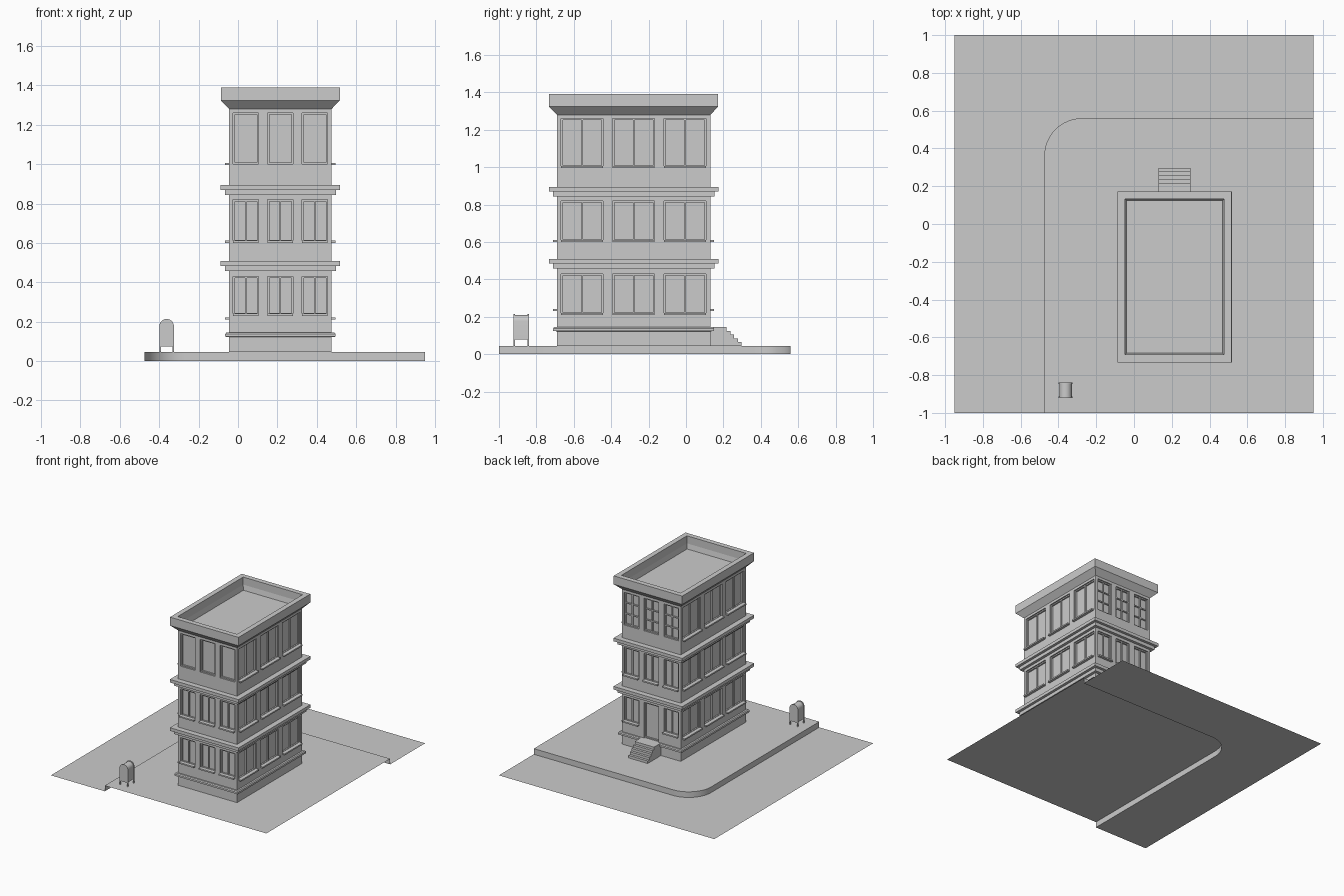
import bpy, bmesh, math
from mathutils import Vector

if "Cube" in bpy.data.objects:
    bpy.data.objects.remove(bpy.data.objects["Cube"])

X0, X1, Y0, Y1 = -0.045, 0.475, -0.69, 0.13
PAVE = 0.045


def finish(name, bm, smooth=False):
    me = bpy.data.meshes.new(name)
    bm.to_mesh(me)
    bm.free()
    ob = bpy.data.objects.new(name, me)
    bpy.context.collection.objects.link(ob)
    if smooth:
        bpy.ops.object.select_all(action='DESELECT')
        bpy.context.view_layer.objects.active = ob
        ob.select_set(True)
        bpy.ops.object.shade_smooth_by_angle(angle=math.radians(35))
    return ob


def face(bm, pts):
    return bm.faces.new([bm.verts.new(p) for p in pts])


def prism(bm, pts, shift):
    """Closed prism: outline extruded along a shift vector."""
    f = face(bm, pts)
    new = bmesh.ops.extrude_face_region(bm, geom=[f], use_keep_orig=True)['geom']
    bmesh.ops.translate(bm, vec=shift, verts=[v for v in new if isinstance(v, bmesh.types.BMVert)])
    bmesh.ops.recalc_face_normals(bm, faces=bm.faces[:])


def rect_loft(name, profile, cap=False):
    """Sweep an (offset, z) profile around the building footprint."""
    bm = bmesh.new()
    loops = [[bm.verts.new(p) for p in ((X0 - o, Y0 - o, z), (X1 + o, Y0 - o, z),
                                        (X1 + o, Y1 + o, z), (X0 - o, Y1 + o, z))]
             for o, z in profile]
    for a, b in zip(loops, loops[1:]):
        for i in range(4):
            j = (i + 1) % 4
            bm.faces.new((a[i], a[j], b[j], b[i]))
    if cap:
        bm.faces.new(loops[-1])
    return finish(name, bm)


# Street, kerb and raised pavement with a rounded corner
kerb = [(-0.475, -1)]
for i in range(13):
    a = math.pi - i * math.pi / 24
    kerb.append((-0.275 + 0.2 * math.cos(a), 0.36 + 0.2 * math.sin(a)))
kerb.append((0.95, 0.56))
bm = bmesh.new()
face(bm, [(x, y, 0) for x, y in kerb + [(0.95, 1), (-0.95, 1), (-0.95, -1)]])
bmesh.ops.triangulate(bm, faces=bm.faces[:])
finish("street", bm)
bm = bmesh.new()
face(bm, [(x, y, PAVE) for x, y in reversed(kerb + [(0.95, -1)])])
finish("pavement", bm)
bm = bmesh.new()
for (ax, ay), (bx, by) in zip(kerb, kerb[1:]):
    face(bm, [(bx, by, 0), (ax, ay, 0), (ax, ay, PAVE), (bx, by, PAVE)])
bmesh.ops.remove_doubles(bm, verts=bm.verts[:], dist=1e-5)
finish("kerb", bm, True)


# Wall with recessed openings, frames, glazing bars and sills
def wall(name, origin, U, length, openings, depth=0.02):
    U, Z = Vector(U), Vector((0, 0, 1))
    N = U.cross(Z)
    O = Vector(origin)

    def P(u, z, d=0.0):
        return O + U * u + Z * z + N * d

    def bar(bm, u0, u1, z0, z1, d0, d1):
        prism(bm, [P(u0, z0, d0), P(u1, z0, d0), P(u1, z1, d0), P(u0, z1, d0)], N * (d1 - d0))

    us = sorted({0, length} | {v for o in openings for v in o[0:2]})
    zs = sorted({PAVE, 1.28} | {v for o in openings for v in o[2:4]})
    bm = bmesh.new()
    for a, b in zip(us, us[1:]):
        for c, d in zip(zs, zs[1:]):
            mu, mz = (a + b) / 2, (c + d) / 2
            if not any(o[0] < mu < o[1] and o[2] < mz < o[3] for o in openings):
                face(bm, [P(a, c), P(b, c), P(b, d), P(a, d)])
    for u0, u1, z0, z1, *_ in openings:
        q = [(u0, z0), (u1, z0), (u1, z1), (u0, z1)]
        for s, t in zip(q, q[1:] + q[:1]):
            face(bm, [P(*s), P(*t), P(*t, -depth), P(*s, -depth)])
        face(bm, [P(*s, -depth) for s in q])
    bmesh.ops.remove_doubles(bm, verts=bm.verts[:], dist=1e-5)
    finish(name + "_wall", bm)

    fr, sl = bmesh.new(), bmesh.new()
    w, f0, f1 = 0.009, -depth, -0.009
    for u0, u1, z0, z1, cols, rows, sill in openings:
        if cols:
            bar(fr, u0, u0 + w, z0, z1, f0, f1)
            bar(fr, u1 - w, u1, z0, z1, f0, f1)
            bar(fr, u0 + w, u1 - w, z0, z0 + w, f0, f1)
            bar(fr, u0 + w, u1 - w, z1 - w, z1, f0, f1)
            for i in range(1, cols):
                m = u0 + (u1 - u0) * i / cols
                bar(fr, m - w / 2, m + w / 2, z0 + w, z1 - w, f0, f1 - 0.001)
            for i in range(1, rows):
                m = z0 + (z1 - z0) * i / rows
                bar(fr, u0 + w, u1 - w, m - w / 2, m + w / 2, f0, f1 - 0.002)
        if sill:
            bar(sl, u0, u1, z0 - 0.005, z0 + 0.006, -depth, 0.02)
    finish(name + "_window_frames", fr)
    finish(name + "_sills", sl)


def columns(length, pitch, half):
    return [(length / 2 + k * pitch - half, length / 2 + k * pitch + half) for k in (-1, 0, 1)]


narrow, wide = columns(0.52, 0.175, 0.065), columns(0.82, 0.275, 0.1125)
front, back, side = [], [], []
for i, (a, b) in enumerate(narrow):
    front += [(a, b, 0.235, 0.43, 2, 1, True), (a, b, 0.605, 0.82, 2, 1, True),
              (a, b, 1.0, 1.26, 1, 1, False)]
    ground = (a, b, 0.145, 0.43, 1, 1, False) if i == 1 else (a, b, 0.235, 0.43, 2, 1, True)
    back += [ground, (a, b, 0.605, 0.82, 2, 1, True), (a, b, 1.0, 1.26, 2, 3, False)]
for a, b in wide:
    side += [(a, b, z0, z1, 2, 1, True) for z0, z1 in ((0.215, 0.43), (0.605, 0.82), (1.0, 1.26))]
wall("front", (X0, Y0, 0), (1, 0, 0), 0.52, front)
wall("right", (X1, Y0, 0), (0, 1, 0), 0.82, side)
wall("back", (X1, Y1, 0), (-1, 0, 0), 0.52, back)
wall("left", (X0, Y1, 0), (0, -1, 0), 0.82, side)

# Base ledge, stepped bands between storeys, cornice with sunken roof
rect_loft("base_ledge", [(0, 0.122), (0.02, 0.124), (0.02, 0.138), (0.014, 0.145), (0, 0.145)])
for n, z in (("lower", 0.457), ("upper", 0.842)):
    rect_loft(n + "_band", [(0, z), (0.022, z), (0.022, z + 0.027), (0.043, z + 0.027),
                            (0.043, z + 0.052), (0, z + 0.052)])
rect_loft("cornice_and_roof", [(0, 1.28), (0.042, 1.323), (0.042, 1.39), (0.002, 1.39),
                               (0.002, 1.33), (-0.006, 1.29)], cap=True)

# Entrance steps
prof = [(Y1, PAVE), (Y1, 0.145)]
for i in range(5):
    y, z = 0.217 + 0.02 * i, 0.145 - 0.02 * i
    prof += [(y, z), (y, z - 0.02)]
bm = bmesh.new()
prism(bm, [(0.13, y, z) for y, z in prof], (0.17, 0, 0))
finish("entrance_steps", bm)


# Post box: arched body, end rims and four legs
def arch(bm, r, z0, y0, y1):
    pts = [(-0.3625 + r, y0, z0)]
    for i in range(13):
        a = math.pi * i / 12
        pts.append((-0.3625 + r * math.cos(a), y0, 0.177 + r * math.sin(a)))
    pts.append((-0.3625 - r, y0, z0))
    prism(bm, pts, (0, y1 - y0, 0))


bm = bmesh.new()
arch(bm, 0.033, 0.078, -0.918, -0.842)
finish("post_box_body", bm, True)
bm = bmesh.new()
for y in (-0.922, -0.847):
    arch(bm, 0.037, 0.075, y, y + 0.008)
finish("post_box_rims", bm, True)
bm = bmesh.new()
for x in (-0.3995, -0.3335):
    for y in (-0.922, -0.847):
        prism(bm, [(x, y, PAVE), (x + 0.008, y, PAVE), (x + 0.008, y + 0.008, PAVE),
                   (x, y + 0.008, PAVE)], (0, 0, 0.035))
finish("post_box_legs", bm)
